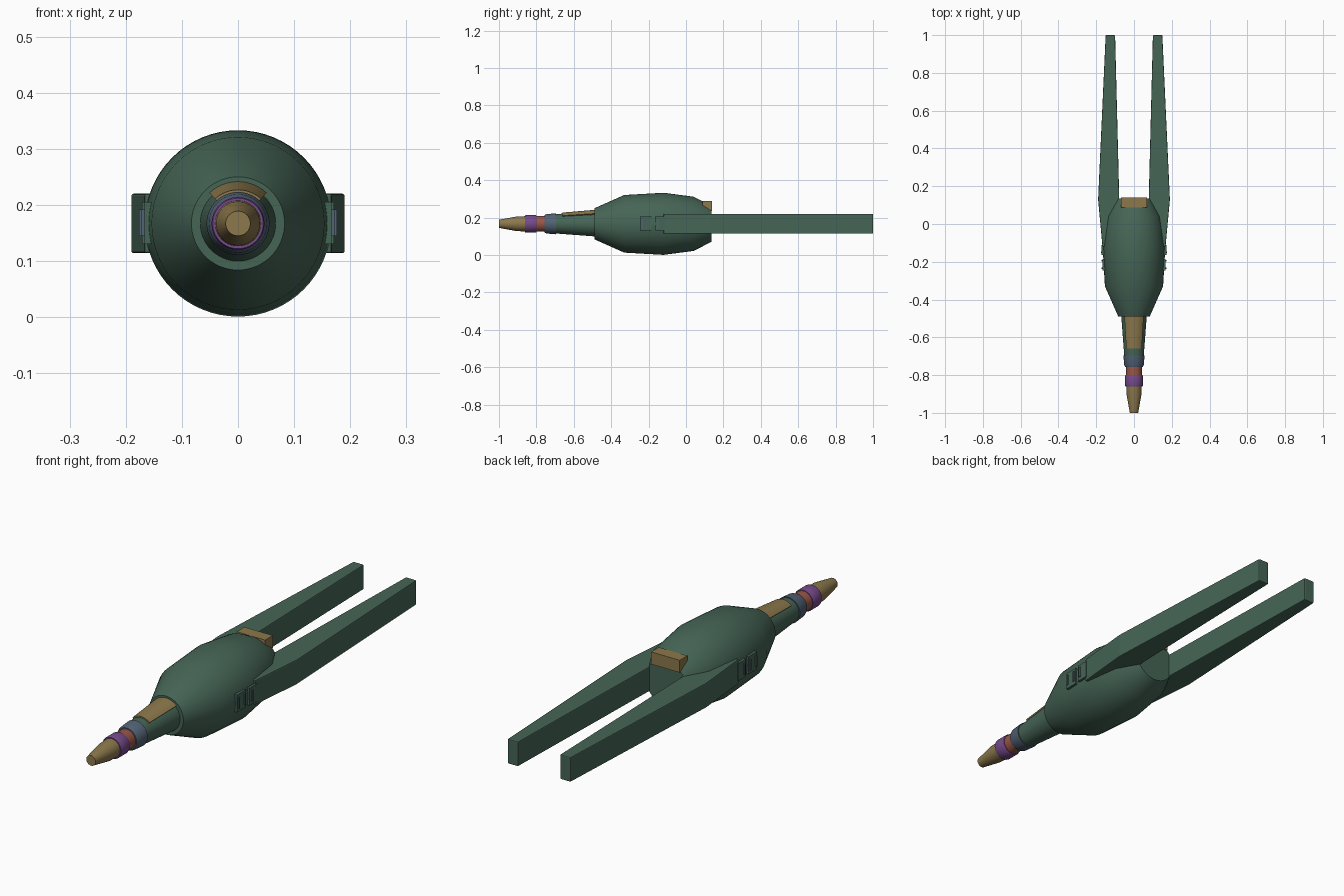
import bpy, bmesh
from math import sin, cos, pi, radians

cube = bpy.data.objects.get("Cube")
if cube:
    bpy.data.objects.remove(cube, do_unlink=True)

AXIS = 0.167  # height of the hull centreline


def material(name, color):
    m = bpy.data.materials.new(name)
    m.use_nodes = True
    m.diffuse_color = (*color, 1)
    bsdf = next(n for n in m.node_tree.nodes if n.type == 'BSDF_PRINCIPLED')
    bsdf.inputs["Base Color"].default_value = (*color, 1)
    return m


green = material("dark green", (0.061, 0.130, 0.093))
tan = material("tan", (0.262, 0.188, 0.072))
purple = material("purple", (0.181, 0.069, 0.262))
red = material("rust red", (0.314, 0.093, 0.061))
blue = material("slate blue", (0.084, 0.122, 0.174))


def finish(name, bm, mat, smooth=False):
    bmesh.ops.recalc_face_normals(bm, faces=bm.faces)
    mesh = bpy.data.meshes.new(name)
    bm.to_mesh(mesh)
    bm.free()
    mesh.materials.append(mat)
    ob = bpy.data.objects.new(name, mesh)
    bpy.context.collection.objects.link(ob)
    if smooth:
        bpy.ops.object.select_all(action='DESELECT')
        ob.select_set(True)
        bpy.context.view_layer.objects.active = ob
        bpy.ops.object.shade_smooth_by_angle(angle=radians(22))
    return ob


def lathe(name, profile, mat, sides=64):
    """Closed solid turned about the y axis from (y, radius) pairs."""
    bm = bmesh.new()
    rings = [[bm.verts.new((r * sin(2 * pi * i / sides), y, AXIS + r * cos(2 * pi * i / sides)))
              for i in range(sides)] for y, r in profile]
    for a, b in zip(rings, rings[1:]):
        for i in range(sides):
            j = (i + 1) % sides
            bm.faces.new((a[i], a[j], b[j], b[i]))
    bm.faces.new(rings[0])
    bm.faces.new(rings[-1])
    return finish(name, bm, mat, True)


def prism(name, outline, z0, z1, mat, bevel=0):
    """Plan outline extruded upward."""
    bm = bmesh.new()
    face = bm.faces.new([bm.verts.new((x, y, z0)) for x, y in outline])
    out = bmesh.ops.extrude_face_region(bm, geom=[face])
    for v in out["geom"]:
        if isinstance(v, bmesh.types.BMVert):
            v.co.z = z1
    ob = finish(name, bm, mat)
    if bevel:
        mod = ob.modifiers.new("Bevel", 'BEVEL')
        mod.width, mod.segments, mod.limit_method = bevel, 2, 'ANGLE'
    return ob


def box(name, x0, x1, y0, y1, z0, z1, mat, bevel=0):
    return prism(name, [(x0, y0), (x1, y0), (x1, y1), (x0, y1)], z0, z1, mat, bevel)


# Hull and banded nose
lathe("hull", [(-0.49, 0.083), (-0.33, 0.154), (-0.12, 0.166), (0.04, 0.145), (0.135, 0.097)], green)
lathe("neck", [(-0.705, 0.051), (-0.48, 0.068)], green)
lathe("blue_band", [(-0.757, 0.047), (-0.745, 0.052), (-0.695, 0.056)], blue)
lathe("red_band", [(-0.805, 0.042), (-0.75, 0.042)], red)
lathe("purple_band", [(-0.86, 0.045), (-0.855, 0.047), (-0.805, 0.047), (-0.80, 0.045)], purple)
lathe("nose_tip", [(-1.0, 0.022), (-0.905, 0.039), (-0.85, 0.041)], tan)


# Curved panel over the neck
def neck_panel():
    bm = bmesh.new()
    steps, half = 12, radians(43)
    sections = []
    for i in range(steps + 1):
        a = -half + 2 * half * i / steps
        sections.append([bm.verts.new((r * sin(a), y, AXIS + r * cos(a)))
                         for y, r in ((-0.66, 0.05), (-0.66, 0.060), (-0.485, 0.075), (-0.485, 0.06))])
    for a, b in zip(sections, sections[1:]):
        for k in range(4):
            n = (k + 1) % 4
            bm.faces.new((a[k], a[n], b[n], b[k]))
    bm.faces.new(sections[0])
    bm.faces.new(sections[-1])
    finish("neck_panel", bm, tan, True)


neck_panel()

# Block on the upper rear edge
box("rear_block", -0.068, 0.068, 0.088, 0.14, 0.235, 0.288, tan)

# Rear prongs with side fittings
prong = [(0.10, -0.12), (0.167, -0.12), (0.19, 0.13), (0.15, 1.0), (0.10, 1.0), (0.078, 0.13)]
for side, s in (("left", 1), ("right", -1)):
    prism(side + "_prong", [(s * x, y) for x, y in prong], 0.114, 0.22, green, 0.004)
    box(side + "_front_plate", s * 0.13, s * 0.167, -0.245, -0.185, 0.13, 0.205, green)
    box(side + "_rear_plate", s * 0.13, s * 0.171, -0.165, -0.11, 0.13, 0.205, green)
    for label, y, x in (("front", -0.235, 0.172), ("middle", -0.195, 0.172), ("rear", -0.15, 0.176)):
        box(side + "_" + label + "_slot", s * 0.15, s * x, y - 0.004, y + 0.004, 0.145, 0.192, blue)
